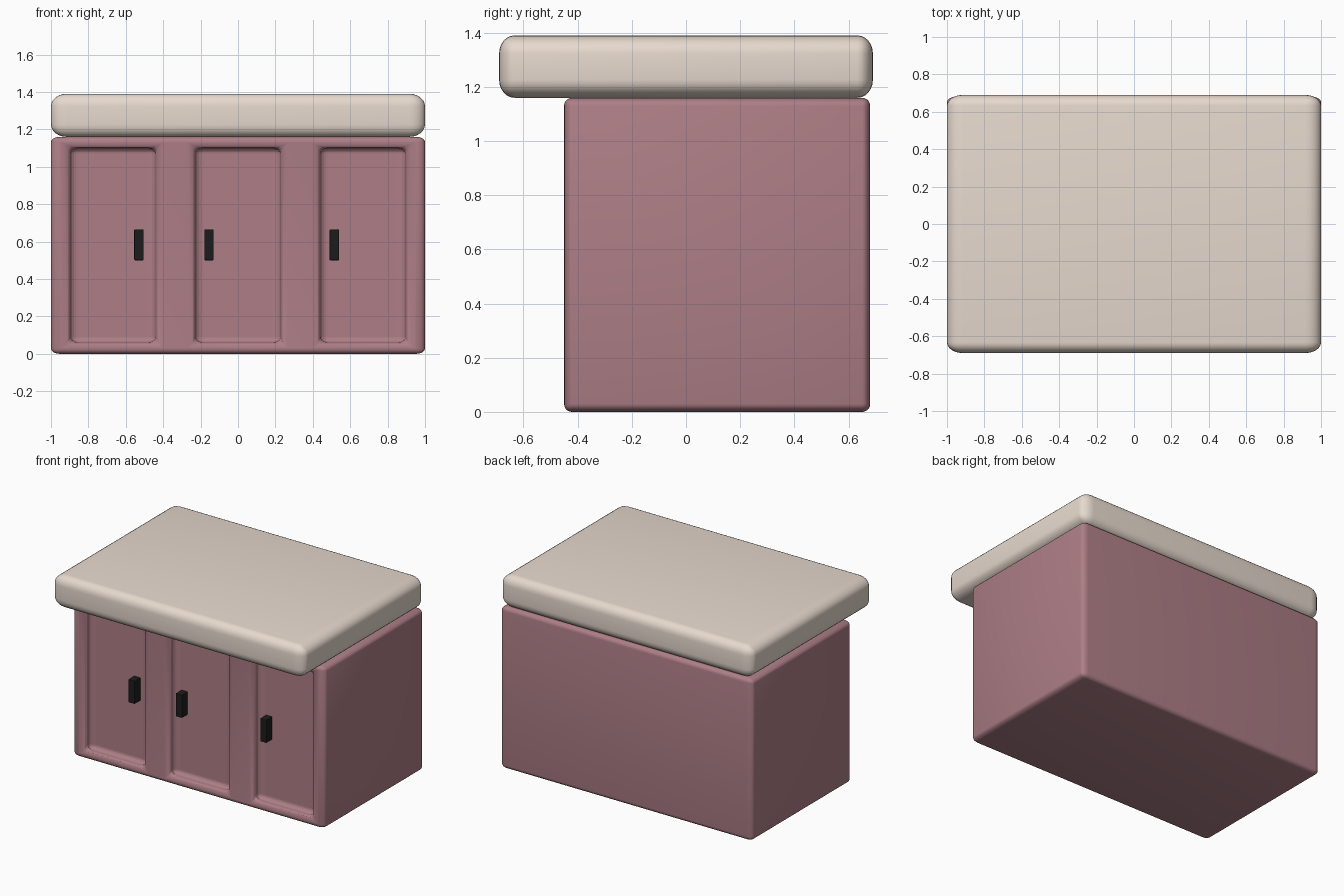
import bpy

if "Cube" in bpy.data.objects:
    bpy.data.objects.remove(bpy.data.objects["Cube"])


def material(name, color):
    m = bpy.data.materials.new(name)
    m.diffuse_color = (*color, 1)
    m.use_nodes = True
    m.node_tree.nodes["Principled BSDF"].inputs["Base Color"].default_value = m.diffuse_color
    return m


def box(name, lo, hi, stretch=(1, 1, 1), mat=None):
    """Box between two corners; stretch is left as object scale so bevels stretch too."""
    bpy.ops.mesh.primitive_cube_add(size=1, location=[(a + b) / 2 for a, b in zip(lo, hi)])
    ob = bpy.context.object
    ob.name = name
    for v in ob.data.vertices:
        for i in range(3):
            v.co[i] *= (hi[i] - lo[i]) / stretch[i]
    ob.scale = stretch
    if mat:
        ob.data.materials.append(mat)
    return ob


def soften(ob, width, segments):
    b = ob.modifiers.new("Soft edges", 'BEVEL')
    b.width = width
    b.segments = segments
    b.limit_method = 'ANGLE'
    for p in ob.data.polygons:
        p.use_smooth = True


pink = material("pink_paint", (0.42, 0.21, 0.24))
cream = material("cream_top", (0.80, 0.70, 0.62))
black = material("black_handle", (0.012, 0.012, 0.012))

FRONT, DEPTH = -0.45, 0.065

# Cabinet body with three recessed door panels
body = box("cabinet_body", (-1, FRONT, 0), (1, 0.68, 1.16), (1.5, 1, 1), pink)
for i, x in enumerate((-0.668, 0, 0.668)):
    cutter = box(f"panel_cutter_{i + 1}", (x - 0.228, FRONT - 0.2, 0.06),
                 (x + 0.228, FRONT + DEPTH, 1.10), mat=pink)
    cutter.hide_render = True
    cutter.hide_viewport = True
    cutter.display_type = 'WIRE'
    cut = body.modifiers.new(f"Panel {i + 1}", 'BOOLEAN')
    cut.object = cutter
    cut.operation = 'DIFFERENCE'
    cut.solver = 'EXACT'
soften(body, 0.03, 5)

# Thick rounded countertop overhanging the front
top = box("countertop", (-1, -0.69, 1.16), (1, 0.69, 1.39), (1.4, 0.95, 1.1), cream)
soften(top, 0.06, 6)

# Door handles
for i, x in enumerate((-0.53, -0.155, 0.515)):
    handle = box(f"door_handle_{i + 1}", (x - 0.025, FRONT, 0.50),
                 (x + 0.025, FRONT + DEPTH + 0.01, 0.665), mat=black)
    b = handle.modifiers.new("Small edges", 'BEVEL')
    b.width = 0.004
    b.segments = 2
